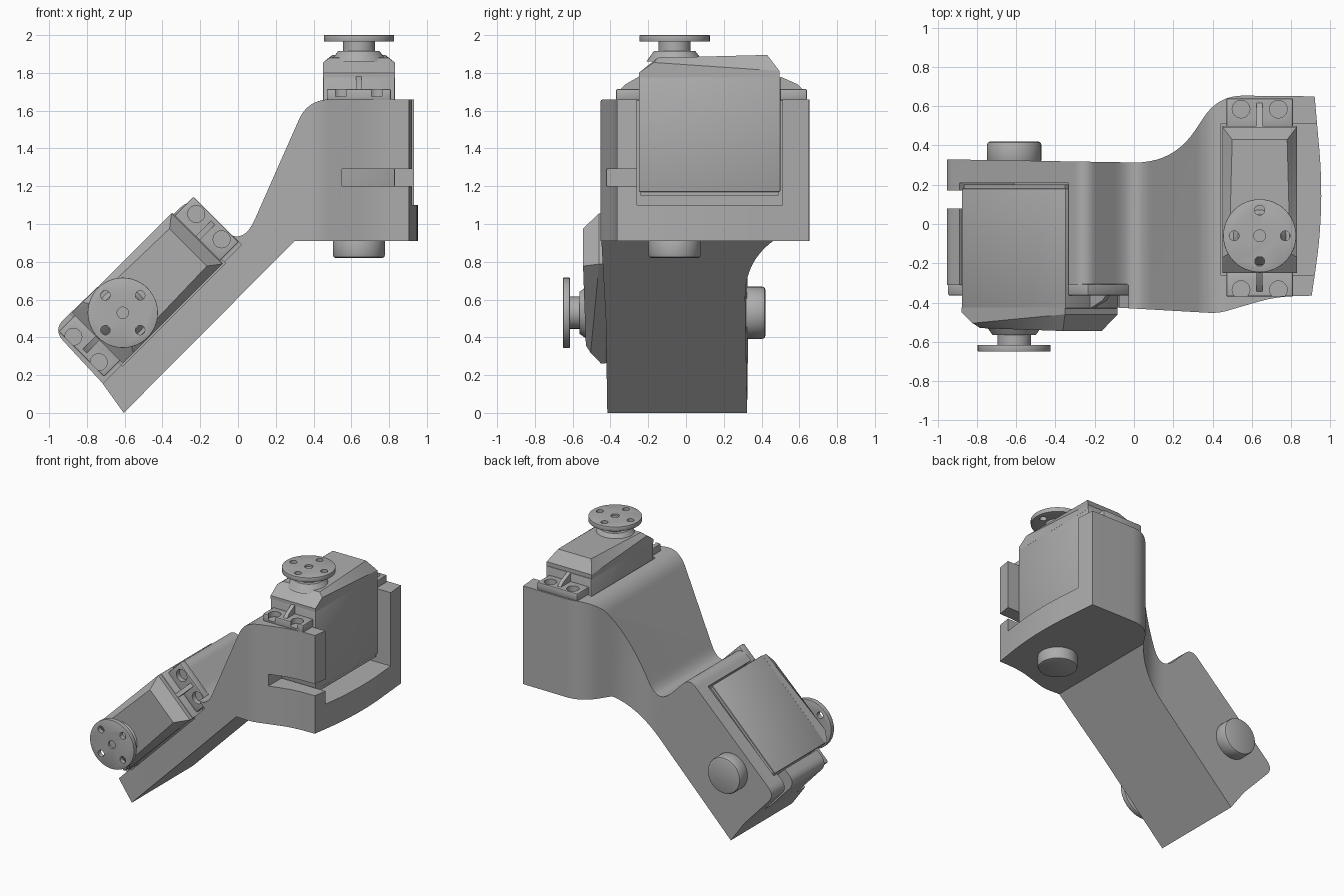
import bpy, bmesh, math
from mathutils import Matrix, Vector

if "Cube" in bpy.data.objects:
    bpy.data.objects.remove(bpy.data.objects["Cube"])

GREY = (0.42, 0.42, 0.42, 1)
grey = bpy.data.materials.new("plain grey")
grey.use_nodes = True
grey.diffuse_color = GREY
grey.node_tree.nodes["Principled BSDF"].inputs["Base Color"].default_value = GREY

# Frames: the upper servo stands upright, the lower one lies along the arm
S = math.sqrt(0.5)
ARM = Matrix(((S, S, 0, 0), (0, 0, -1, 0), (-S, S, 0, 0), (0, 0, 0, 1)))
UPPER = Matrix.Translation((0.64, -0.06, 0))
LOWER = Matrix.Translation((-0.61, 1.35, 0.53)) @ ARM


def finish(name, bm, matrix=None, bevel=0.0):
    bmesh.ops.recalc_face_normals(bm, faces=bm.faces)
    mesh = bpy.data.meshes.new(name)
    bm.to_mesh(mesh)
    bm.free()
    if matrix:
        mesh.transform(matrix)
    mesh.materials.append(grey)
    ob = bpy.data.objects.new(name, mesh)
    bpy.context.collection.objects.link(ob)
    if bevel:
        mod = ob.modifiers.new("soft edge", "BEVEL")
        mod.width, mod.segments, mod.limit_method = bevel, 2, "ANGLE"
    return ob


def box(name, x, y, z, matrix=None, bevel=0.0):
    bm = bmesh.new()
    bmesh.ops.create_cube(bm, size=1)
    for v in bm.verts:
        v.co = [r[0] + (c + 0.5) * (r[1] - r[0]) for r, c in zip((x, y, z), v.co)]
    return finish(name, bm, matrix, bevel)


def disc(name, r, z, x=0, y=0, matrix=None, bevel=0.0, r_top=None, sides=48):
    bm = bmesh.new()
    bmesh.ops.create_cone(bm, cap_ends=True, segments=sides, radius1=r,
                          radius2=r if r_top is None else r_top, depth=z[1] - z[0],
                          matrix=Matrix.Translation((x, y, sum(z) / 2)))
    return finish(name, bm, matrix, bevel)


def rounded(corners, steps=10):
    """Outline whose corners (x, y, reach) are softened by a curve."""
    pts = []
    for i, (x, y, r) in enumerate(corners):
        c = Vector((x, y))
        if not r:
            pts.append(c)
            continue
        a, b = (c + r * (Vector(corners[j][:2]) - c).normalized()
                for j in (i - 1, (i + 1) % len(corners)))
        for k in range(steps + 1):
            t = k / steps
            pts.append(a * (1 - t) ** 2 + c * 2 * t * (1 - t) + b * t * t)
    return pts


def prism(name, outline, low, high, matrix=None):
    bm = bmesh.new()
    face = bm.faces.new([bm.verts.new((p.x, p.y, low)) for p in outline])
    ext = bmesh.ops.extrude_face_region(bm, geom=[face])["geom"]
    for v in ext:
        if isinstance(v, bmesh.types.BMVert):
            v.co.z = high
    return finish(name, bm, matrix)


def boolean(ob, helper, operation="DIFFERENCE"):
    mod = ob.modifiers.new(helper.name, "BOOLEAN")
    mod.operation, mod.object, mod.solver = operation, helper, "EXACT"
    helper.hide_render = True
    helper.hide_set(True)
    helper.display_type = "WIRE"
    helpers.append(helper)


helpers = []

# Bracket: side silhouette intersected with plan silhouette
side = rounded([(-0.605, 0, 0), (0.3, 0.91, 0), (1, 0.91, 0), (1, 1.66, 0),
                (0.37, 1.66, 0.12), (0.019, 0.866, 0.17), (-0.25, 1.14, 0.08),
                (-0.98, 0.44, 0.08), (-0.72, 0.16, 0)])
plan = rounded([(-1, 0.33, 0), (0.2, 0.31, 0.2), (0.43, 0.655, 0.13), (0.92, 0.65, 0),
                (0.97, 0.08, 0.3), (0.905, -0.365, 0), (0.72, -0.37, 0.1),
                (0.43, -0.455, 0.05), (-0.1, -0.425, 0), (-1, -0.41, 0)])
bracket = prism("bracket", side, -0.7, 0.8, Matrix.Rotation(math.pi / 2, 4, "X"))
boolean(bracket, prism("plan_cutter", plan, -0.2, 2), "INTERSECT")

# Pockets for the servos, the lower ear seat and the cable notches
boolean(bracket, box("upper_pocket", (-0.2, 0.5), (-0.2, 0.57), (1.1, 2), UPPER))
boolean(bracket, box("upper_notch", (-0.09, 0.5), (-0.5, -0.1), (1.2, 1.29), UPPER))
boolean(bracket, box("lower_pocket", (-0.5, 0.2), (-0.2, 0.57), (1.14, 2), LOWER))
boolean(bracket, box("lower_seat", (-0.5, 0.19), (-0.5, 0.7), (1.66, 2.1), LOWER))
boolean(bracket, box("lower_notch", (-0.5, 0.09), (-0.6, -0.1), (1.18, 1.27), LOWER))


def servo(label, frame):
    # Case with a thin bottom cover
    box(label + "_servo_case", (-0.19, 0.19), (-0.19, 0.56), (1.17, 1.78), frame, 0.006)
    box(label + "_servo_bottom", (-0.183, 0.183), (-0.18, 0.55), (1.15, 1.18), frame)
    # Lid with sloped shoulders
    bm = bmesh.new()
    for w, y, z in ((0.19, -0.19, 1.775), (0.19, 0.555, 1.775), (0.19, -0.19, 1.8),
                    (0.19, -0.11, 1.855), (0.19, 0.555, 1.81), (0.155, -0.09, 1.88),
                    (0.14, 0.49, 1.895)):
        for s in (-1, 1):
            bm.verts.new((s * w, y, z))
    bmesh.ops.convex_hull(bm, input=bm.verts)
    bmesh.ops.dissolve_limit(bm, angle_limit=0.01, verts=bm.verts, edges=bm.edges)
    finish(label + "_servo_lid", bm, frame)
    # Mounting ears with screw holes and a sloped rib
    for end, inner, d, reach in (("near", -0.19, -1, 0.12), ("far", 0.56, 1, 0.14)):
        outer = inner + d * reach
        ear = box(f"{label}_{end}_ear", (-0.17, 0.17), sorted((inner - d * 0.01, outer)),
                  (1.655, 1.715), frame, 0.008)
        for s in (-1, 1):
            boolean(ear, disc("screw_hole", 0.045, (1.675, 1.8), s * 0.095,
                              inner + d * 0.085, frame, sides=24))
        rib = [Vector(p) for p in ((inner, 1.71), (inner, 1.78), (outer - d * 0.05, 1.74),
                                   (outer - d * 0.02, 1.71))]
        stand = Matrix(((0, 0, 1, 0), (1, 0, 0, 0), (0, 1, 0, 0), (0, 0, 0, 1)))
        prism(f"{label}_{end}_rib", rib, -0.015, 0.015, frame @ stand)
    # Output shaft and drilled horn
    disc(label + "_shaft_collar", 0.15, (1.86, 1.915), matrix=frame, r_top=0.11)
    disc(label + "_shaft", 0.085, (1.9, 1.968), matrix=frame)
    horn = disc(label + "_horn", 0.186, (1.965, 2), matrix=frame, bevel=0.003)
    boolean(horn, disc("centre_hole", 0.03, (1.985, 2.1), matrix=frame, sides=24))
    for i in range(4):
        a = i * math.pi / 2
        boolean(horn, disc("horn_hole", 0.025, (1.9, 2.1), 0.13 * math.cos(a),
                           0.13 * math.sin(a), frame, sides=24))


servo("upper", UPPER)
servo("lower", LOWER)

# Pivot bosses opposite the horns
disc("upper_pivot", 0.138, (0.82, 0.93), matrix=UPPER, bevel=0.015)
disc("lower_pivot", 0.138, (0.93, 1.04), matrix=LOWER, bevel=0.015)

# Apply modifiers, remove the cutters, smooth the curved surfaces
bpy.context.view_layer.update()
graph = bpy.context.evaluated_depsgraph_get()
parts = [o for o in bpy.context.scene.objects if o.type == "MESH" and o not in helpers]
for ob in parts:
    if ob.modifiers:
        mesh = bpy.data.meshes.new_from_object(ob.evaluated_get(graph))
        ob.modifiers.clear()
        ob.data = mesh
for h in helpers:
    bpy.data.objects.remove(h)
bpy.ops.object.select_all(action="DESELECT")
for ob in parts:
    ob.select_set(True)
bpy.context.view_layer.objects.active = parts[0]
bpy.ops.object.shade_smooth_by_angle(angle=math.radians(30))
